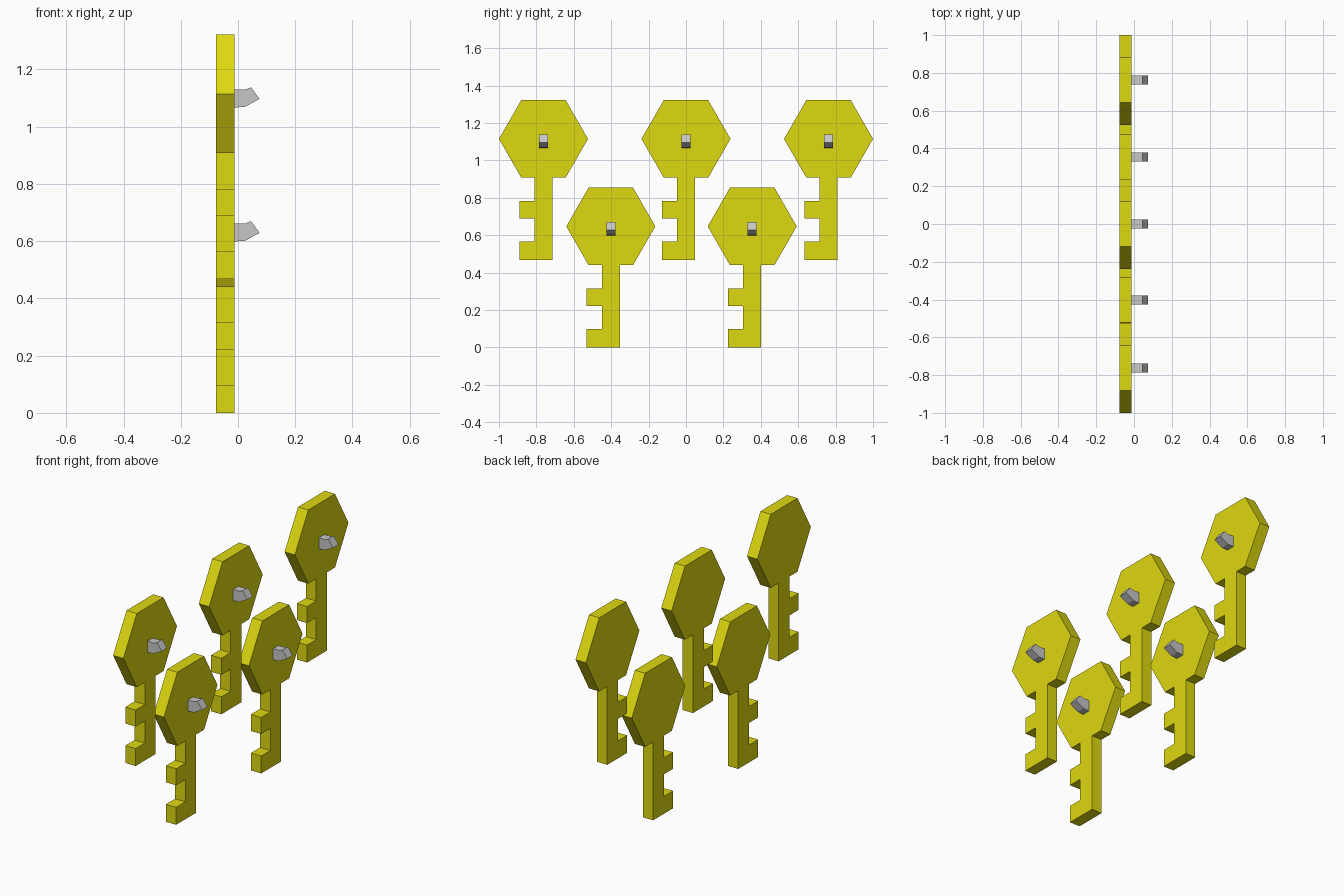
import bpy
import bmesh
from mathutils import Vector

if "Cube" in bpy.data.objects:
    bpy.data.objects.remove(bpy.data.objects["Cube"], do_unlink=True)


def make_material(name, color):
    mat = bpy.data.materials.new(name)
    mat.use_nodes = True
    mat.diffuse_color = color
    mat.node_tree.nodes["Principled BSDF"].inputs["Base Color"].default_value = color
    return mat


def extrude_profile(name, points, depth, location, mat):
    """Extrude a closed outline of 3D points along the depth vector."""
    bm = bmesh.new()
    face = bm.faces.new([bm.verts.new(p) for p in points])
    result = bmesh.ops.extrude_face_region(bm, geom=[face], use_keep_orig=True)
    moved = [g for g in result["geom"] if isinstance(g, bmesh.types.BMVert)]
    bmesh.ops.translate(bm, verts=moved, vec=Vector(depth))
    bmesh.ops.recalc_face_normals(bm, faces=bm.faces)
    mesh = bpy.data.meshes.new(name)
    bm.to_mesh(mesh)
    bm.free()
    mesh.materials.append(mat)
    obj = bpy.data.objects.new(name, mesh)
    obj.location = location
    bpy.context.collection.objects.link(obj)
    return obj


yellow = make_material("key yellow", (0.73, 0.69, 0.005, 1))
grey = make_material("hook grey", (0.57, 0.57, 0.57, 1))

# Key outline (y, z) around the head centre: hexagonal head, shaft, two teeth
head = [(-0.048, -0.207), (-0.119, -0.207), (-0.238, 0), (-0.119, 0.207),
        (0.119, 0.207), (0.238, 0), (0.119, -0.207), (0.048, -0.207)]
shaft = [(0.048, -0.647), (-0.129, -0.647), (-0.129, -0.549), (-0.048, -0.549),
         (-0.048, -0.425), (-0.129, -0.425), (-0.129, -0.332), (-0.048, -0.332)]
key_outline = [(-0.077, y, z) for y, z in head + shaft]

# Hook outline (x, z): short stem with a pointed end
hook_outline = [(x, -0.024, z) for x, z in
                [(-0.014, 0.015), (0.026, 0.015), (0.046, 0.023),
                 (0.075, -0.018), (0.024, -0.046), (-0.014, -0.048)]]

# Three keys in the upper row, two in the lower row
rows = {"upper": (1.115, (-0.762, 0, 0.762)), "lower": (0.647, (-0.402, 0.354))}
for row, (height, places) in rows.items():
    for i, y in enumerate(places, 1):
        extrude_profile(f"{row}_key_{i}", key_outline, (0.064, 0, 0), (0, y, height), yellow)
        extrude_profile(f"{row}_hook_{i}", hook_outline, (0, 0.048, 0), (0, y, height), grey)
